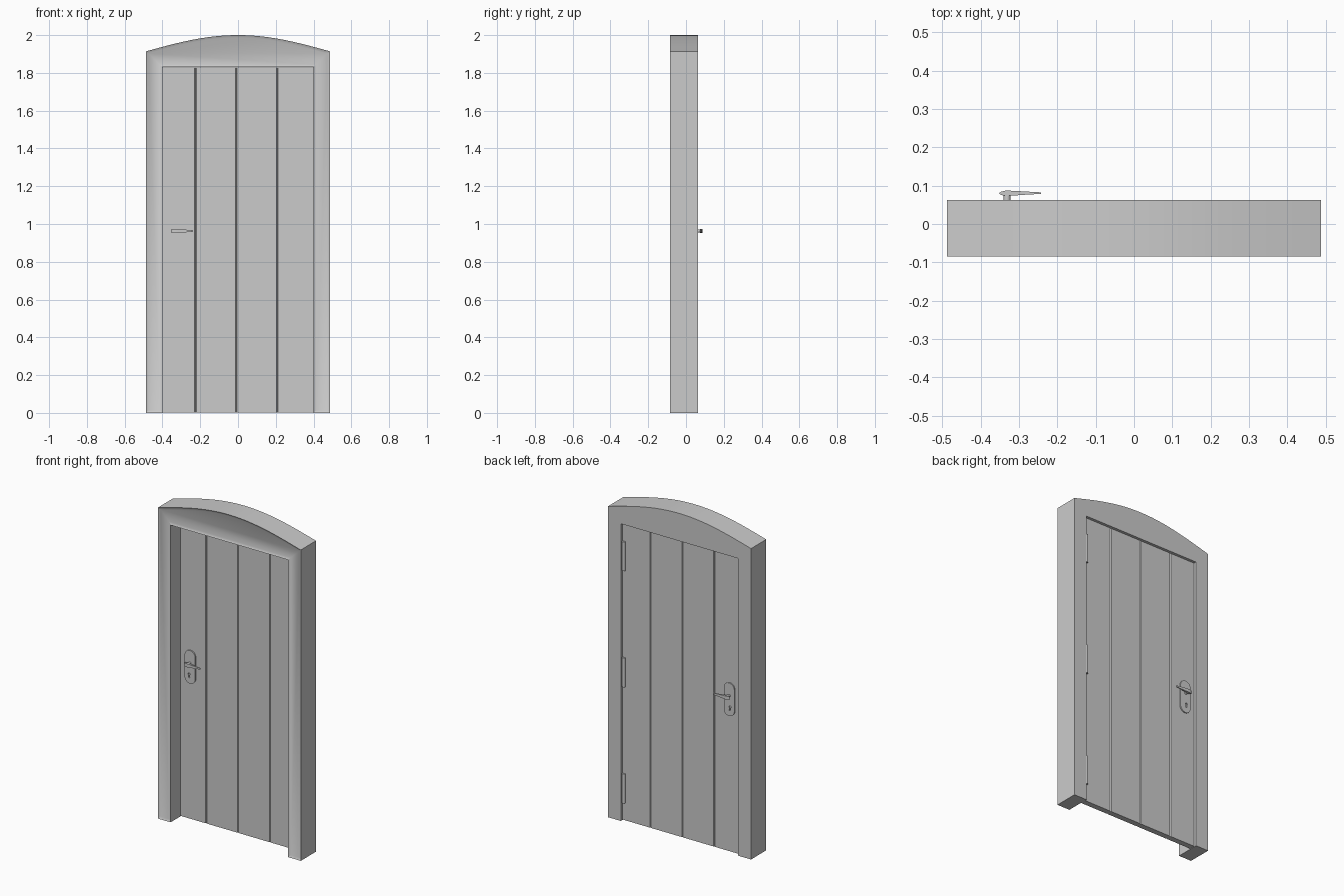
import bpy, bmesh, math
from mathutils import Vector

if "Cube" in bpy.data.objects:
    bpy.data.objects.remove(bpy.data.objects["Cube"])

DOOR_F, DOOR_B = 0.012, 0.047          # door front and back planes (y)
DOOR_MID = (DOOR_F + DOOR_B) / 2
PX, PZ = -0.331, 0.94                  # lock plate centre


def prism(name, pts, offset, inset=None):
    """Extrude a planar 3D outline along offset; optionally sink a panel in the start face."""
    bm = bmesh.new()
    start = bm.faces.new([bm.verts.new(p) for p in pts])
    ext = bmesh.ops.extrude_face_region(bm, geom=[start], use_keep_orig=True)
    moved = [g for g in ext["geom"] if isinstance(g, bmesh.types.BMVert)]
    bmesh.ops.translate(bm, verts=moved, vec=offset)
    bmesh.ops.recalc_face_normals(bm, faces=bm.faces[:])
    if inset:
        bm.normal_update()
        bmesh.ops.inset_region(bm, faces=[start], thickness=inset[0], depth=-inset[1],
                               use_even_offset=True, use_boundary=True)
    me = bpy.data.meshes.new(name)
    bm.to_mesh(me)
    bm.free()
    ob = bpy.data.objects.new(name, me)
    bpy.context.collection.objects.link(ob)
    return ob


def smooth(ob, angle=30):
    bpy.ops.object.select_all(action='DESELECT')
    ob.select_set(True)
    bpy.context.view_layer.objects.active = ob
    bpy.ops.object.shade_smooth_by_angle(angle=math.radians(angle))


def circle(cx, cz, r, a0, a1, n):
    return [(cx + r * math.cos(math.radians(a0 + (a1 - a0) * i / n)),
             cz + r * math.sin(math.radians(a0 + (a1 - a0) * i / n))) for i in range(n + 1)]


def cylinder(name, loc, r, depth, rot=(0, 0, 0), n=16):
    bpy.ops.mesh.primitive_cylinder_add(vertices=n, radius=r, depth=depth,
                                        location=loc, rotation=rot)
    ob = bpy.context.object
    ob.name = name
    smooth(ob)
    return ob


# Arched frame with a sunken panel on its front
W, OW, OH = 0.487, 0.40, 1.83
outline = [(-W, 0), (-OW, 0), (-OW, OH), (OW, OH), (OW, 0), (W, 0)]
for i in range(25):
    x = W - 2 * W * i / 24
    outline.append((x, 1.914 + 0.086 * math.cos(math.pi * x / (2 * W))))
frame = prism("door_frame", [(x, -0.085, z) for x, z in outline],
              Vector((0, 0.148, 0)), inset=(0.014, 0.008))
smooth(frame)

# Door leaf: plank cross-section with V grooves on both faces
D, g, d = 0.399, 0.004, 0.005
grooves = (-0.225, -0.008, 0.209)
section = [(-D, DOOR_F)]
for x in grooves:
    section += [(x - g, DOOR_F), (x, DOOR_F + d), (x + g, DOOR_F)]
section += [(D, DOOR_F), (D, DOOR_B)]
for x in reversed(grooves):
    section += [(x + g, DOOR_B), (x, DOOR_B - d), (x - g, DOOR_B)]
section.append((-D, DOOR_B))
prism("door_leaf", [(x, y, 0.003) for x, y in section], Vector((0, 0, 1.826)))

# Keyhole cutter shared by both plates
key = circle(PX - 0.006, 0.895, 0.007, -60, 240, 12) + \
      [(PX - 0.011, 0.873), (PX - 0.001, 0.873)]
cutter = prism("keyhole_cutter", [(x, -0.05, z) for x, z in key], Vector((0, 0.15, 0)))
cutter.hide_render = True
cutter.hide_viewport = True
cutter.display_type = 'WIRE'

# Lever outline seen from above (back side)
lever_pts = [(-0.352, 0.080), (-0.346, 0.0845), (-0.334, 0.087), (-0.315, 0.0865),
             (-0.28, 0.0845), (-0.243, 0.0825), (-0.242, 0.0785), (-0.28, 0.0765),
             (-0.315, 0.074), (-0.334, 0.0735), (-0.346, 0.0755)]

# Plate, spindle and lever on each face of the door
for side, s in (("back", 1), ("front", -1)):
    def my(y):
        return DOOR_MID + s * (y - DOOR_MID)

    r = 0.036
    plate_pts = circle(PX, PZ + 0.066, r, 0, 180, 16) + circle(PX, PZ - 0.066, r, 180, 360, 16)
    plate = prism(side + "_lock_plate", [(x, my(DOOR_B), z) for x, z in plate_pts],
                  Vector((0, s * 0.007, 0)))
    m = plate.modifiers.new("keyhole", 'BOOLEAN')
    m.object = cutter
    m.solver = 'EXACT'
    smooth(plate)

    cylinder(side + "_spindle", (PX, my(0.0625), 0.963), 0.009, 0.031, (math.pi / 2, 0, 0))

    lever = prism(side + "_lever", [(x, my(y), -0.011) for x, y in lever_pts],
                  Vector((0, 0, 0.022)))
    for v in lever.data.vertices:          # taper toward the tip
        v.co.z *= 1 - 0.6 * max(0, (v.co.x + 0.334) / 0.092)
    lever.location.z = 0.963
    smooth(lever)

# Hinge barrels on the back
for i, z in enumerate((0.20, 0.915, 1.63)):
    cylinder("hinge_%d" % (i + 1), (0.389, 0.049, z), 0.010, 0.18)
